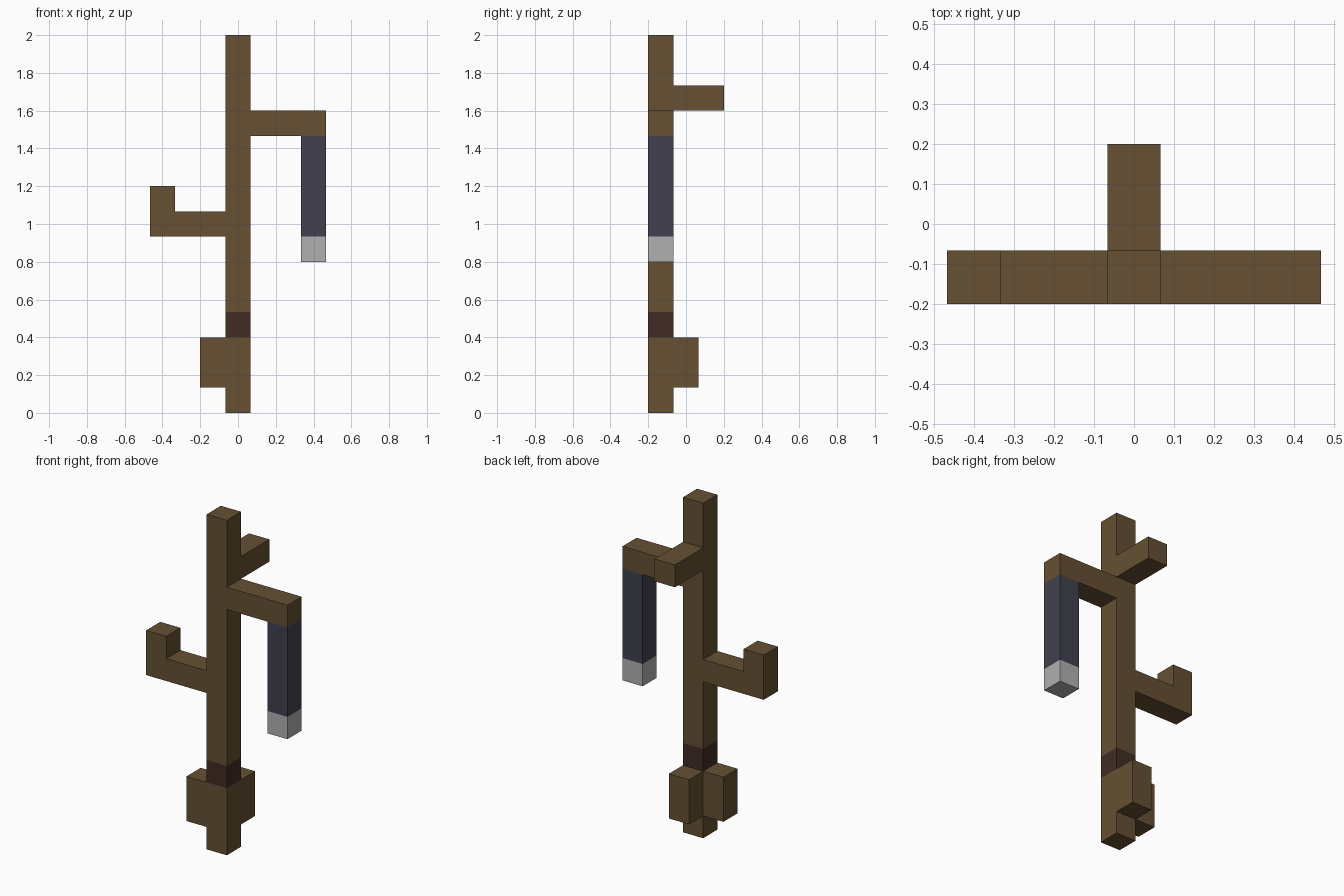
import bpy
import bmesh
from mathutils import Vector

U = 2 / 15  # one block; the model is fifteen blocks tall

if "Cube" in bpy.data.objects:
    bpy.data.objects.remove(bpy.data.objects["Cube"], do_unlink=True)


def linear(c):
    c /= 255
    return c / 12.92 if c <= 0.04045 else ((c + 0.055) / 1.055) ** 2.4


def material(name, r, g, b):
    m = bpy.data.materials.new(name)
    m.use_nodes = True
    colour = (linear(r), linear(g), linear(b), 1)
    m.diffuse_color = colour
    m.node_tree.nodes["Principled BSDF"].inputs["Base Color"].default_value = colour
    return m


wood = material("brown wood", 102, 80, 51)
dark_wood = material("dark wood", 64, 44, 36)
slate = material("dark slate", 65, 64, 78)
silver = material("light grey", 176, 176, 176)


def slab(name, outline, mat, y=0, depth=1):
    """Extrude an x-z outline, given in blocks, backwards from row y."""
    bm = bmesh.new()
    # Block column 0 is centred on x; block row 0 is the frontmost
    verts = [bm.verts.new(((x - 0.5) * U, (y - 1.5) * U, z * U)) for x, z in outline]
    face = bm.faces.new(verts)
    new = bmesh.ops.extrude_face_region(bm, geom=[face])["geom"]
    bmesh.ops.translate(bm, vec=Vector((0, depth * U, 0)),
                        verts=[v for v in new if isinstance(v, bmesh.types.BMVert)])
    bmesh.ops.recalc_face_normals(bm, faces=bm.faces)
    mesh = bpy.data.meshes.new(name)
    bm.to_mesh(mesh)
    bm.free()
    mesh.materials.append(mat)
    obj = bpy.data.objects.new(name, mesh)
    bpy.context.collection.objects.link(obj)
    return obj


def block(name, x, z, width, height, mat, y=0, depth=1):
    outline = [(x, z), (x + width, z), (x + width, z + height), (x, z + height)]
    return slab(name, outline, mat, y, depth)


# Upright pole with a dark band
block("lower_pole", 0, 0, 1, 3, wood)
block("pole_band", 0, 3, 1, 1, dark_wood)
block("upper_pole", 0, 4, 1, 11, wood)

# Thick lugs beside and behind the foot
block("right_foot_lug", -1, 1, 1, 2, wood)
block("back_foot_lug", 0, 1, 1, 2, wood, y=1)

# Branches
slab("right_hooked_branch",
     [(0, 7), (0, 8), (-2, 8), (-2, 9), (-3, 9), (-3, 7)], wood)
block("left_branch", 1, 11, 3, 1, wood)
block("back_branch", 0, 12, 1, 1, wood, y=1, depth=2)

# Hanging piece with a pale tip
block("hanging_bar", 3, 7, 1, 4, slate)
block("hanging_tip", 3, 6, 1, 1, silver)
